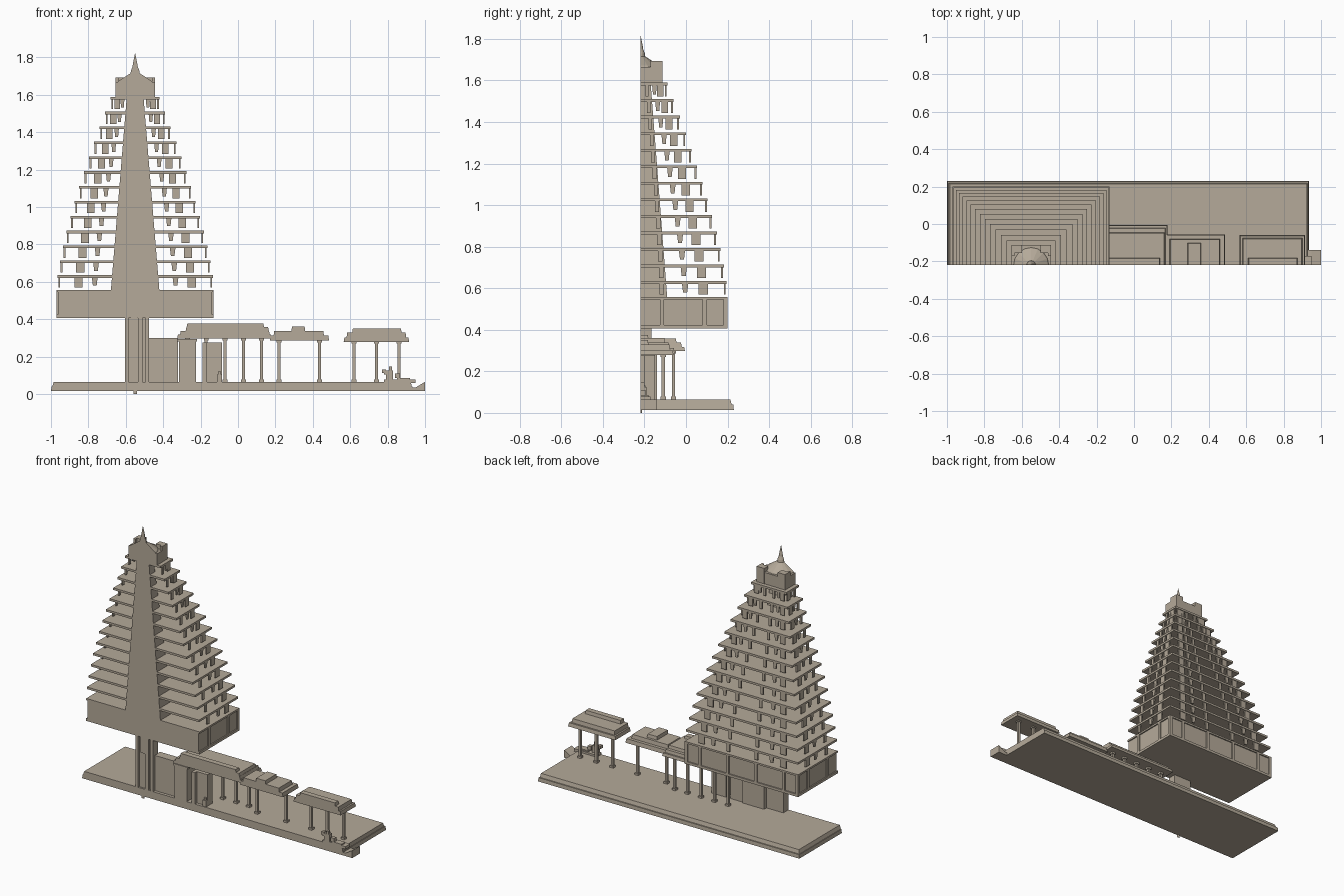
import bpy, bmesh, math

if "Cube" in bpy.data.objects:
    bpy.data.objects.remove(bpy.data.objects["Cube"])

CX, FY = -0.55, -0.22          # tower axis and the flat cut front plane
stone = bpy.data.materials.new("sandstone")
stone.diffuse_color = (0.46, 0.40, 0.32, 1)
stone.use_nodes = True
stone.node_tree.nodes["Principled BSDF"].inputs["Base Color"].default_value = stone.diffuse_color


def finish(name, bm):
    bmesh.ops.recalc_face_normals(bm, faces=bm.faces)
    me = bpy.data.meshes.new(name)
    bm.to_mesh(me)
    bm.free()
    me.materials.append(stone)
    ob = bpy.data.objects.new(name, me)
    bpy.context.collection.objects.link(ob)
    return ob


def add_frustum(bm, lo, hi):
    """Join two rectangles (x0, x1, y0, y1, z) into a solid."""
    rings = []
    for x0, x1, y0, y1, z in (lo, hi):
        rings.append([bm.verts.new(p) for p in
                      ((x0, y0, z), (x1, y0, z), (x1, y1, z), (x0, y1, z))])
    a, b = rings
    bm.faces.new(a[::-1])
    bm.faces.new(b)
    for i in range(4):
        j = (i + 1) % 4
        bm.faces.new((a[i], a[j], b[j], b[i]))


def add_box(bm, x0, x1, y0, y1, z0, z1):
    add_frustum(bm, (x0, x1, y0, y1, z0), (x0, x1, y0, y1, z1))


def boxes(name, *items):
    bm = bmesh.new()
    for it in items:
        add_box(bm, *it)
    return finish(name, bm)


def half_turned(name, profile, x, n=8):
    """Half-round solid, cut flat along the front plane."""
    bm = bmesh.new()
    rings = [[bm.verts.new((x + r * math.cos(math.pi * i / n),
                            FY + r * math.sin(math.pi * i / n), z))
              for i in range(n + 1)] for r, z in profile]
    for a, b in zip(rings, rings[1:]):
        for i in range(n + 1):
            j = (i + 1) % (n + 1)
            bm.faces.new((a[i], a[j], b[j], b[i]))
    bm.faces.new(rings[0][::-1])
    bm.faces.new(rings[-1])
    return finish(name, bm)


# Ground platform in two courses, with a sloped entry at the right end
bm = bmesh.new()
add_frustum(bm, (-1, 0.935, FY, 0.23, 0.015), (-0.997, 0.932, FY, 0.228, 0.04))
add_frustum(bm, (-0.993, 0.928, FY, 0.22, 0.04), (-0.985, 0.925, FY, 0.213, 0.065))
finish("platform", bm)
bm = bmesh.new()
prof = [(0.92, 0.015), (1.0, 0.015), (1.0, 0.065), (0.95, 0.035), (0.92, 0.035)]
f = bm.faces.new([bm.verts.new((x, FY, z)) for x, z in prof])
ext = bmesh.ops.extrude_face_region(bm, geom=[f])["geom"]
bmesh.ops.translate(bm, vec=(0, 0.08, 0),
                    verts=[v for v in ext if isinstance(v, bmesh.types.BMVert)])
finish("entry_ramp", bm)
half_turned("foundation_pin", [(0.009, 0), (0.009, 0.016)], CX)

# Tower lower storey: solid block with raised rims and pilasters
bm = bmesh.new()
H = 0.42


def u_box(bm, h, z0, z1):
    add_box(bm, CX - h, CX + h, FY, FY + h, z0, z1)


u_box(bm, H - 0.008, 0.415, 0.55)
u_box(bm, H, 0.407, 0.424)
u_box(bm, H, 0.545, 0.557)
for o in (0.105, 0.31, 0.41):
    w = 0.01
    for s in (-1, 1):
        add_box(bm, CX + s * o - w, CX + s * o + w, FY + H - 0.02, FY + H, 0.42, 0.55)
        xs = sorted((CX + s * (H - 0.02), CX + s * H))
        add_box(bm, *xs, FY + o - w, FY + o + w, 0.42, 0.55)
finish("tower_base_storey", bm)

# Tapering solid core
bm = bmesh.new()
add_frustum(bm, (CX - 0.13, CX + 0.13, FY, FY + 0.13, 0.55),
            (CX - 0.045, CX + 0.045, FY, FY + 0.05, 1.585))
finish("tower_core", bm)

# Thirteen shrinking floor slabs with plate pillars below each one
halves = [0.415, 0.402, 0.386, 0.368, 0.346, 0.324, 0.30,
          0.274, 0.247, 0.22, 0.19, 0.161, 0.131]
slabs, pillars = bmesh.new(), bmesh.new()
for i, h in enumerate(halves):
    top = 0.635 + i * 0.0795
    low = top - 0.014
    u_box(slabs, h, low, top)
    k = 0.6 + 0.4 * h / 0.415
    for ratio, bw, tw in ((0.25, 0.011, 0.011), (0.52, 0.010, 0.015),
                          (0.73, 0.022, 0.022), (0.73, 0.022, 0.022)):
        bw, tw, o = bw * k, tw * k, ratio * h
        zb = low - (0.052 if ratio != 0.52 else 0.042)
        d0, d1 = h - 0.013, h - 0.004
        for s in (-1, 1):
            c = CX + s * o
            add_frustum(pillars, (c - bw, c + bw, FY + d0, FY + d1, zb),
                        (c - tw, c + tw, FY + d0, FY + d1, low))
            x0, x1 = sorted((CX + s * d0, CX + s * d1))
            add_frustum(pillars, (x0, x1, FY + o - bw, FY + o + bw, zb),
                        (x0, x1, FY + o - tw, FY + o + tw, low))
finish("floor_slabs", slabs)
finish("gallery_pillars", pillars)

# Crown with raised corner blocks, low pitched cap and finial
bm = bmesh.new()
u_box(bm, 0.105, 1.58, 1.665)
for s in (-1, 1):
    x0, x1 = sorted((CX + s * 0.05, CX + s * 0.105))
    add_box(bm, x0, x1, FY + 0.065, FY + 0.108, 1.59, 1.693)
    x0, x1 = sorted((CX + s * 0.09, CX + s * 0.105))
    add_box(bm, x0, x1, FY + 0.05, FY + 0.108, 1.59, 1.693)
finish("crown", bm)
half_turned("crown_cap", [(0.095, 1.664), (0.09, 1.672), (0.02, 1.718)], CX)
half_turned("finial", [(0.026, 1.705), (0.022, 1.73), (0.014, 1.75),
                       (0.012, 1.765), (0.001, 1.82)], CX)

# Stem gateway carrying the tower
boxes("gateway",
      (-0.605, -0.585, FY, -0.165, 0.06, 0.41),
      (-0.585, -0.535, FY + 0.012, -0.165, 0.06, 0.41),
      (-0.572, -0.538, FY + 0.004, -0.19, 0.30, 0.41),
      (-0.535, -0.510, FY, -0.165, 0.06, 0.41),
      (-0.510, -0.495, FY + 0.012, -0.165, 0.06, 0.41),
      (-0.495, -0.475, FY, -0.165, 0.06, 0.41))

# Low walls and door blocks beside the gateway
boxes("hall_walls",
      (-0.48, -0.32, -0.20, -0.14, 0.06, 0.30),
      (-0.315, -0.225, FY, -0.15, 0.06, 0.285),
      (-0.325, -0.22, FY, -0.145, 0.28, 0.295),
      (-0.185, -0.085, -0.20, -0.15, 0.06, 0.275),
      (-0.19, -0.165, FY, -0.15, 0.06, 0.275))


# Halls: stepped roofs on columns
def hall(name, layers, cols, ys, top):
    bm = bmesh.new()
    for x0, x1, y1, z0, z1 in layers:
        add_frustum(bm, (x0, x1, FY, y1, z0), (x0 + 0.004, x1 - 0.004, FY, y1 - 0.004, z1))
    finish(name + "_roof", bm)
    bm = bmesh.new()
    for x in cols:
        for y in ys:
            for r, z0, z1 in ((0.013, 0.06, 0.078), (0.008, 0.078, top - 0.015),
                              (0.013, top - 0.015, top)):
                add_box(bm, x - r, x + r, y - r, y + r, z0, z1)
    finish(name + "_columns", bm)


hall("long_hall",
     [(-0.325, 0.18, -0.005, 0.298, 0.318), (-0.31, 0.17, -0.02, 0.316, 0.338),
      (-0.28, 0.165, -0.045, 0.336, 0.358), (-0.275, 0.14, -0.18, 0.355, 0.376)],
     (-0.27, -0.17, -0.07, 0.03, 0.125), (-0.06,), 0.30)
hall("middle_hall",
     [(0.17, 0.487, -0.055, 0.285, 0.312), (0.19, 0.46, -0.08, 0.31, 0.338),
      (0.285, 0.36, -0.10, 0.335, 0.36)],
     (0.22, 0.435), (-0.11,), 0.29)
hall("end_pavilion",
     [(0.565, 0.915, -0.06, 0.278, 0.302), (0.58, 0.90, -0.075, 0.30, 0.328),
      (0.61, 0.875, -0.18, 0.325, 0.35)],
     (0.62, 0.74, 0.86), (-0.11,), 0.285)

# Resting animal on a plinth, and a small guardian by the doors
boxes("animal_statue",
      (0.78, 0.95, FY, -0.17, 0.06, 0.078),
      (0.85, 0.92, FY, -0.18, 0.078, 0.086),
      (0.78, 0.83, FY, -0.19, 0.105, 0.125),
      (0.77, 0.79, FY, -0.195, 0.112, 0.132),
      (0.808, 0.823, FY, -0.20, 0.125, 0.146),
      (0.79, 0.83, FY, -0.19, 0.076, 0.106),
      (0.84, 0.865, FY, -0.195, 0.085, 0.11))
boxes("guardian_statue",
      (-0.112, -0.085, -0.215, -0.19, 0.06, 0.105),
      (-0.106, -0.091, -0.21, -0.195, 0.105, 0.12))
